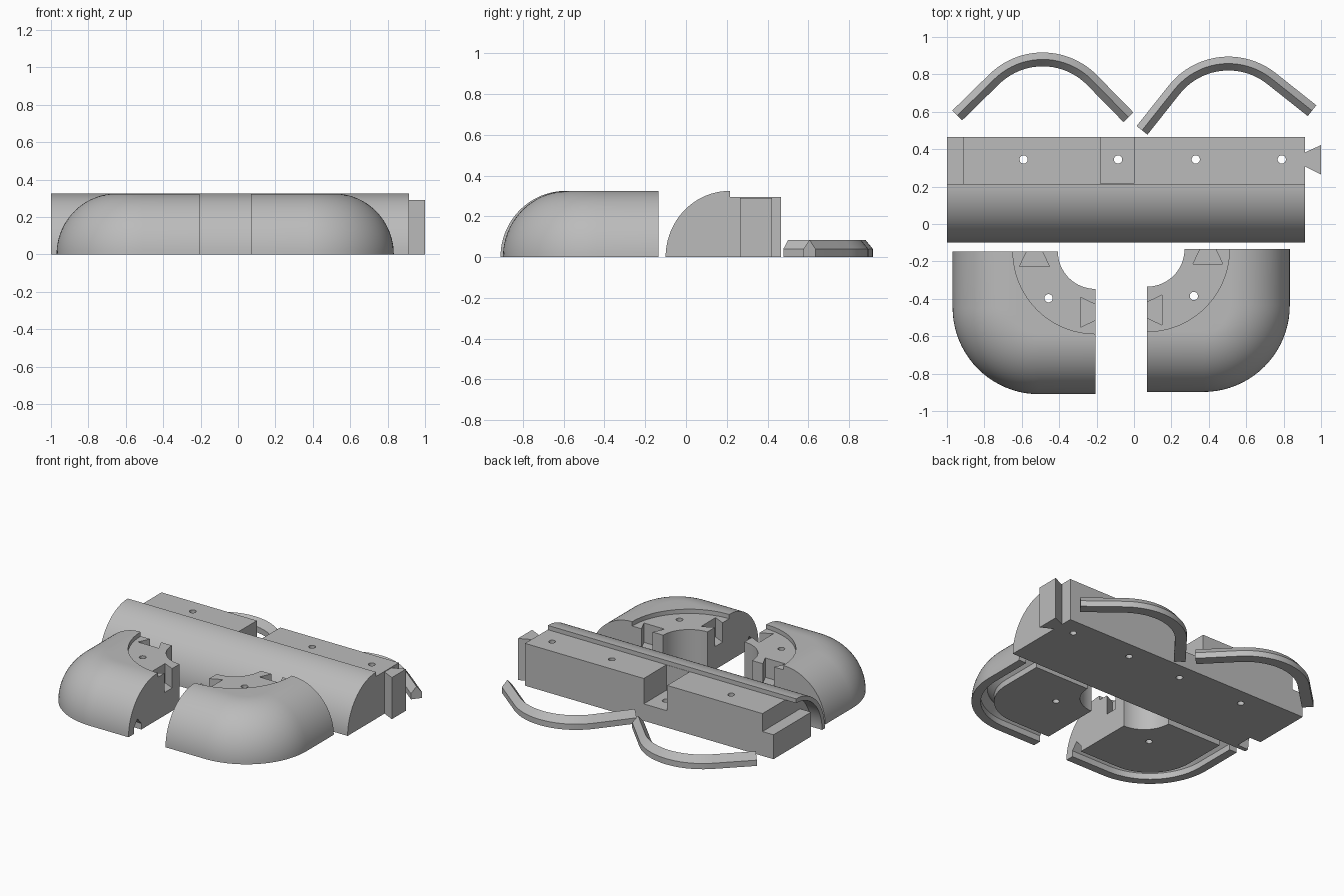
import bpy, bmesh
from math import sin, cos, pi, radians
from mathutils import Matrix

old = bpy.data.objects.get("Cube")
if old:
    bpy.data.objects.remove(old, do_unlink=True)

gray = bpy.data.materials.new("plain gray")
gray.use_nodes = True
COLOR = (0.5, 0.5, 0.5, 1)
gray.diffuse_color = COLOR
gray.node_tree.nodes["Principled BSDF"].inputs["Base Color"].default_value = COLOR

TOP, SHELF, FLOOR = 0.325, 0.295, 0.16
HOLE = 0.022


def loft(loops):
    """Closed solid through loops of equal point count."""
    bm = bmesh.new()
    rings = [[bm.verts.new(p) for p in loop] for loop in loops]
    for a, b in zip(rings, rings[1:]):
        for i in range(len(a)):
            j = (i + 1) % len(a)
            bm.faces.new((a[i], a[j], b[j], b[i]))
    bm.faces.new(rings[0][::-1])
    bm.faces.new(rings[-1])
    return bm


def prism(points, z0, z1):
    return loft([[(x, y, z) for x, y in points] for z in (z0, z1)])


def prism_x(points, x0, x1):
    return loft([[(x, y, z) for y, z in points] for x in (x0, x1)])


def box(x0, x1, y0, y1, z0, z1):
    return prism([(x0, y0), (x1, y0), (x1, y1), (x0, y1)], z0, z1)


def disc(x, y, r, z0, z1, n=32):
    return prism([(x + r * cos(2 * pi * i / n), y + r * sin(2 * pi * i / n))
                  for i in range(n)], z0, z1)


def sweep(radius, leg, profile, n=20):
    """Profile of (outward offset, z) along a quarter bend with straight legs."""
    loops = []
    stations = [(pi, leg, 0)] + [(pi + pi / 2 * i / n, 0, 0) for i in range(n + 1)]
    stations.append((1.5 * pi, 0, leg))
    for a, before, after in stations:
        loops.append([((radius + o) * cos(a) + after,
                       (radius + o) * sin(a) + before, z) for o, z in profile])
    return loft(loops)


def make(name, bm, matrix=None):
    if matrix:
        bm.transform(matrix)
    bmesh.ops.recalc_face_normals(bm, faces=bm.faces)
    mesh = bpy.data.meshes.new(name)
    bm.to_mesh(mesh)
    bm.free()
    mesh.materials.append(gray)
    obj = bpy.data.objects.new(name, mesh)
    bpy.context.collection.objects.link(obj)
    return obj


def activate(obj):
    bpy.ops.object.select_all(action='DESELECT')
    obj.select_set(True)
    bpy.context.view_layer.objects.active = obj


def cut(obj, bm, matrix=None):
    cutter = make("cutter", bm, matrix)
    cutter.hide_render = True
    mod = obj.modifiers.new("cut", 'BOOLEAN')
    mod.operation, mod.solver, mod.object = 'DIFFERENCE', 'EXACT', cutter
    activate(obj)
    bpy.ops.object.modifier_apply(modifier=mod.name)
    bpy.data.objects.remove(cutter, do_unlink=True)


def finish(obj):
    activate(obj)
    bpy.ops.object.shade_smooth_by_angle(angle=radians(25))


def arc(ry, rz, n=24):
    """Quarter ellipse from the front foot up to the ridge."""
    return [(0.215 - ry * cos(pi / 2 * i / n), rz * sin(pi / 2 * i / n))
            for i in range(n + 1)]


# Long straight bar with a rounded front and a lower shelf behind
bar = make("straight_bar", prism_x(
    arc(0.315, TOP) + [(0.215, SHELF), (0.465, SHELF), (0.465, 0)], -1, 0.915))
# Hollow lap at the right end, leaving a thin shell over a low block
lap = [(-0.07, -0.02)] + arc(0.285, SHELF) + [
    (0.216, 0.36), (0.5, 0.36), (0.5, 0.17), (0.05, 0.17), (0.05, -0.02)]
cut(bar, prism_x(lap, -1.02, -0.915))
# Rear notch and screw holes
cut(bar, box(-0.18, 0.0, 0.217, 0.5, 0.118, 0.4))
for x in (-0.59, -0.085, 0.33, 0.79):
    cut(bar, disc(x, 0.345, HOLE, -0.1, 0.5))
finish(bar)

# Dovetail tongue on the left end of the bar
make("dovetail_tongue", prism(
    [(0.91, 0.307), (0.915, 0.307), (1, 0.265), (1, 0.422), (0.915, 0.383), (0.91, 0.383)],
    0, 0.29))

# Rounded corner blocks, built with the inner corner at the origin
WIDTH, LEG = 0.763, 0.30


def corner_outline(d, n=20):
    r = WIDTH - LEG - d
    pts = [(0, 0), (d - WIDTH, 0)]
    for i in range(n + 1):
        a = pi + pi / 2 * i / n
        pts.append((r * cos(a) - LEG, r * sin(a) - LEG))
    return pts + [(0, d - WIDTH)]


def corner_block(name, matrix):
    loops = []
    for i in range(25):
        t = pi / 2 * i / 24
        loops.append([(x, y, TOP * sin(t))
                      for x, y in corner_outline(0.32 * (1 - cos(t)))])
    block = make(name, loft(loops), matrix)
    # Round shelf, inner bite and screw hole
    cut(block, disc(0, 0, 0.44, SHELF, 0.5, 96), matrix)
    cut(block, disc(0, 0, 0.2, -0.1, 0.5, 64), matrix)
    cut(block, disc(-0.25, -0.25, HOLE, -0.1, 0.5), matrix)
    # Dovetail sockets on both ends
    socket = [(-0.367, 0.02), (-0.367, 0), (-0.405, -0.08),
              (-0.245, -0.08), (-0.283, 0), (-0.283, 0.02)]
    cut(block, prism(socket, FLOOR, 0.5), matrix)
    cut(block, prism([(y, x) for x, y in socket], FLOOR, 0.5), matrix)
    # Gabled groove underneath
    groove = [(-0.042, -0.03), (-0.042, 0.042), (0, 0.09), (0.042, 0.042), (0.042, -0.03)]
    cut(block, sweep(WIDTH - LEG - 0.1, LEG + 0.02, groove),
        matrix @ Matrix.Translation((-LEG, -LEG, 0)))
    finish(block)


corner_block("right_corner_block", Matrix.Translation((-0.207, -0.147, 0)))
corner_block("left_corner_block",
             Matrix.Translation((0.07, -0.135, 0)) @ Matrix.Diagonal((-1, 1, 1, 1)))

# Loose curved rails behind the bar
gable = [(-0.037, 0), (-0.037, 0.04), (0, 0.085), (0.037, 0.04), (0.037, 0)]
for name, x, y, tilt in (("right_rail", -0.4875, 0.575, -0.6),
                         ("left_rail", 0.4975, 0.5525, 6.6)):
    place = (Matrix.Translation((x, y, 0)) @ Matrix.Rotation(radians(tilt), 4, 'Z')
             @ Matrix.Translation((0, -0.065, 0)) @ Matrix.Rotation(radians(-135), 4, 'Z'))
    finish(make(name, sweep(0.37, 0.277, gable), place))
